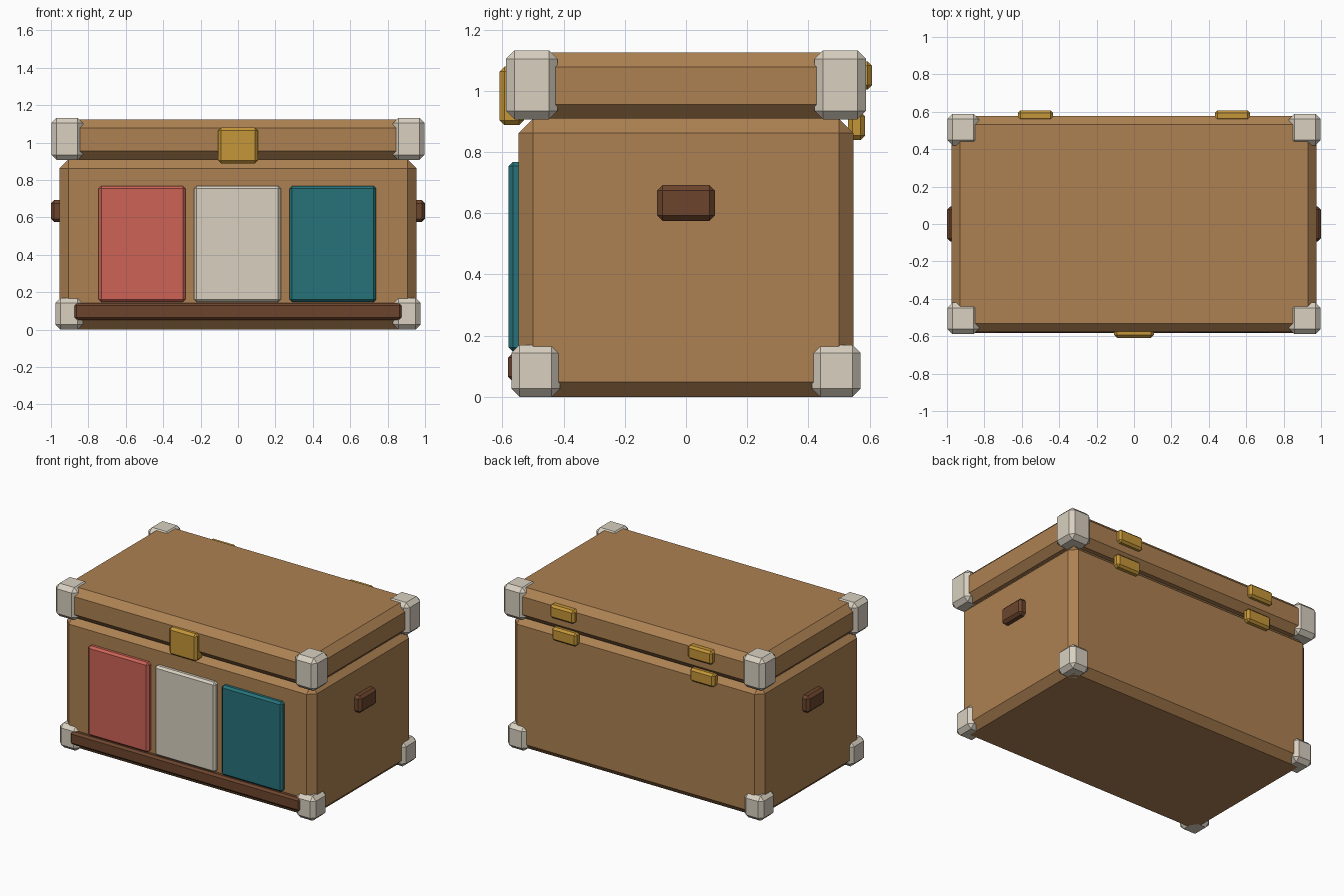
import bpy, bmesh

if "Cube" in bpy.data.objects:
    bpy.data.objects.remove(bpy.data.objects["Cube"])


def material(name, rgb):
    m = bpy.data.materials.new(name)
    m.diffuse_color = (*rgb, 1)
    m.use_nodes = True
    m.node_tree.nodes["Principled BSDF"].inputs["Base Color"].default_value = m.diffuse_color
    return m


TAN = material("tan", (0.42, 0.22, 0.085))
BROWN = material("dark_brown", (0.15, 0.06, 0.026))
CREAM = material("cream", (0.69, 0.63, 0.53))
GOLD = material("gold", (0.56, 0.305, 0.04))
RED = material("coral_red", (0.61, 0.127, 0.093))
TEAL = material("teal", (0.02, 0.17, 0.195))


def box(name, x, y, z, chamfer, mat):
    """Flat-chamfered box given its (min, max) range on each axis."""
    bm = bmesh.new()
    bmesh.ops.create_cube(bm, size=1)
    for v in bm.verts:
        for i, (lo, hi) in enumerate((x, y, z)):
            v.co[i] = hi if v.co[i] > 0 else lo
    bmesh.ops.bevel(bm, geom=bm.edges[:], offset=chamfer, segments=1,
                    affect='EDGES', clamp_overlap=True)
    bmesh.ops.recalc_face_normals(bm, faces=bm.faces[:])
    mesh = bpy.data.meshes.new(name)
    bm.to_mesh(mesh)
    bm.free()
    mesh.materials.append(mat)
    ob = bpy.data.objects.new(name, mesh)
    bpy.context.collection.objects.link(ob)
    return ob


def flip(rng, s):
    return tuple(sorted((rng[0] * s, rng[1] * s)))


# Chest body and overhanging lid
box("body", (-0.955, 0.955), (-0.548, 0.548), (0, 0.91), 0.048, TAN)
box("lid", (-0.977, 0.977), (-0.577, 0.577), (0.91, 1.125), 0.046, TAN)

# Corner caps on the lid and at the base
for sx, side in ((-1, "left"), (1, "right")):
    for sy, end in ((-1, "front"), (1, "back")):
        box(f"lid_corner_{end}_{side}", flip((0.83, 0.998), sx),
            flip((0.42, 0.589), sy), (0.907, 1.133), 0.028, CREAM)
        box(f"base_corner_{end}_{side}", flip((0.83, 0.977), sx),
            flip((0.412, 0.571), sy), (0, 0.17), 0.027, CREAM)

# Front panels
for name, cx, mat in (("left", -0.513, RED), ("middle", -0.003, CREAM),
                      ("right", 0.507, TEAL)):
    box(f"front_panel_{name}", (cx - 0.232, cx + 0.232), (-0.58, -0.53),
        (0.148, 0.768), 0.014, mat)

# Rail along the foot of the front
box("front_rail", (-0.878, 0.878), (-0.582, -0.53), (0.052, 0.142), 0.014, BROWN)

# Front latch
box("latch", (-0.106, 0.106), (-0.609, -0.53), (0.888, 1.08), 0.016, GOLD)

# Side handles and rear hinge plates
for s, side in ((-1, "left"), (1, "right")):
    box(f"handle_{side}", flip((0.93, 1.0), s), (-0.094, 0.094),
        (0.575, 0.692), 0.017, BROWN)
    hx = flip((0.433, 0.62), s)
    box(f"hinge_upper_{side}", hx, (0.55, 0.608), (1.005, 1.097), 0.014, GOLD)
    box(f"hinge_lower_{side}", hx, (0.53, 0.585), (0.84, 0.932), 0.014, GOLD)
